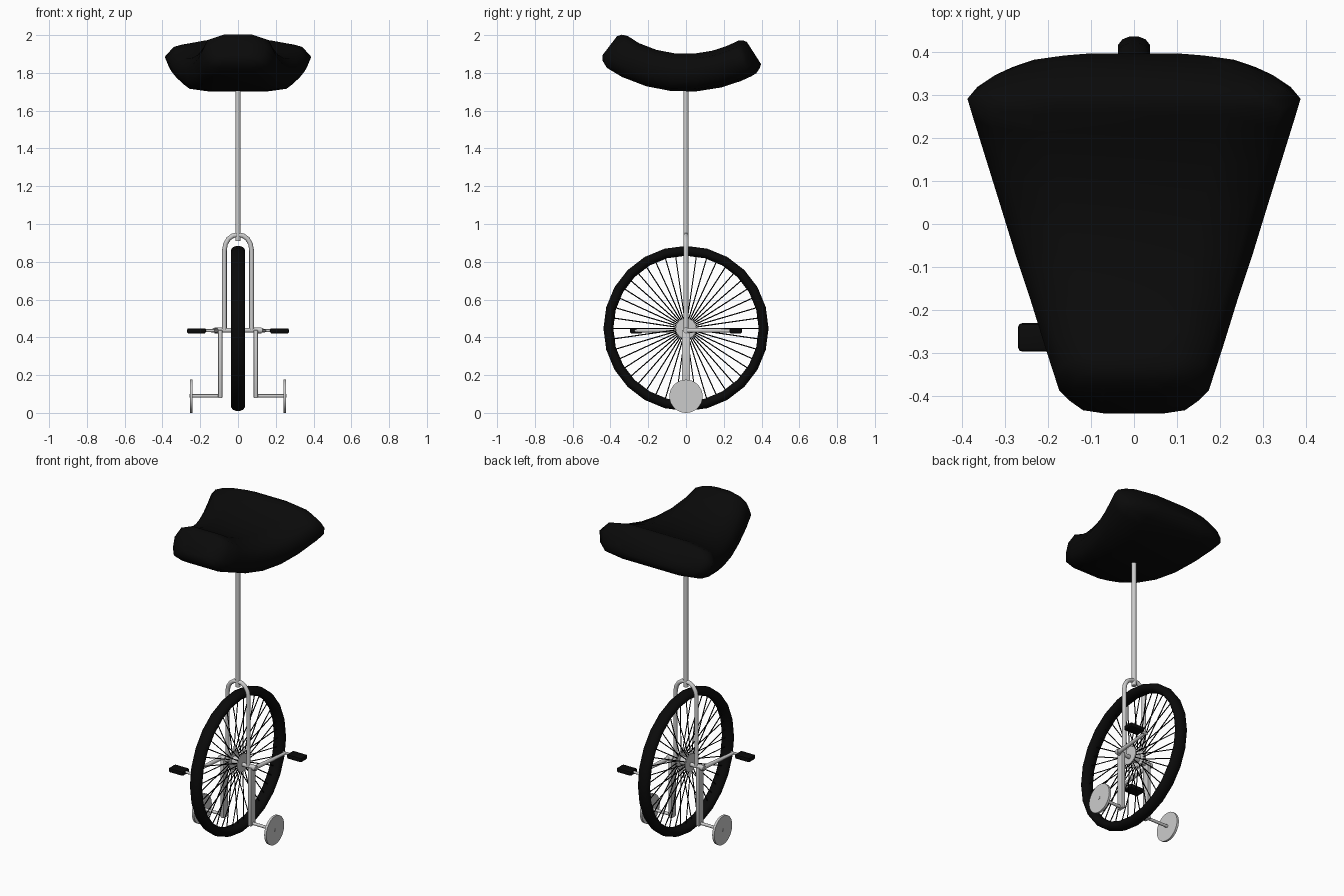
import bpy, bmesh
from math import sin, cos, pi, radians
from mathutils import Vector

cube = bpy.data.objects.get("Cube")
if cube:
    bpy.data.objects.remove(cube, do_unlink=True)


def material(name, c):
    m = bpy.data.materials.new(name)
    m.use_nodes = True
    m.diffuse_color = (c, c, c, 1)
    m.node_tree.nodes["Principled BSDF"].inputs["Base Color"].default_value = (c, c, c, 1)
    return m


BLACK = material("black rubber", 0.003)
METAL = material("light grey metal", 0.6)
HUB = Vector((0, 0, 0.447))


def finish(name, bm, mat, angle=40):
    bmesh.ops.recalc_face_normals(bm, faces=bm.faces)
    mesh = bpy.data.meshes.new(name)
    bm.to_mesh(mesh)
    bm.free()
    mesh.materials.append(mat)
    ob = bpy.data.objects.new(name, mesh)
    bpy.context.collection.objects.link(ob)
    bpy.ops.object.select_all(action='DESELECT')
    ob.select_set(True)
    bpy.context.view_layer.objects.active = ob
    bpy.ops.object.shade_smooth_by_angle(angle=radians(angle))
    return ob


def add_rod(bm, a, b, r, sides=12, r2=None):
    a, b = Vector(a), Vector(b)
    d = b - a
    new = bmesh.ops.create_cone(bm, cap_ends=True, segments=sides, radius1=r,
                                radius2=r if r2 is None else r2, depth=d.length)["verts"]
    turn = d.to_track_quat('Z', 'Y')
    for v in new:
        v.co = turn @ v.co + (a + b) / 2


def rod(name, a, b, r, mat=METAL, sides=12, r2=None):
    bm = bmesh.new()
    add_rod(bm, a, b, r, sides, r2)
    return finish(name, bm, mat)


def box(name, centre, size, mat, bevel=0.0):
    bm = bmesh.new()
    for v in bmesh.ops.create_cube(bm, size=1)["verts"]:
        v.co = Vector(centre) + Vector(c * s for c, s in zip(v.co, size))
    if bevel:
        bmesh.ops.bevel(bm, geom=bm.edges[:], offset=bevel, segments=2,
                        profile=0.5, affect='EDGES')
    return finish(name, bm, mat)


def loft(bm, rings, closed=False):
    rows = [[bm.verts.new(p) for p in ring] for ring in rings]
    n = len(rows[0])
    pairs = list(zip(rows, rows[1:] + rows[:1])) if closed else list(zip(rows, rows[1:]))
    for a, b in pairs:
        for i in range(n):
            j = (i + 1) % n
            bm.faces.new((a[i], a[j], b[j], b[i]))
    if not closed:
        bm.faces.new(rows[0])
        bm.faces.new(rows[-1])


# Saddle: a wedge-shaped cushion bent around a cross axis above it
# stations: angle, half width, inner radius, outer radius
stations = [(-37.5, 0.08, 0.60, 0.725), (-36, 0.145, 0.578, 0.75), (-33, 0.185, 0.566, 0.768),
            (-26, 0.207, 0.57, 0.77), (-16, 0.24, 0.57, 0.77), (-6, 0.277, 0.57, 0.77),
            (4, 0.312, 0.57, 0.77), (14, 0.347, 0.57, 0.77), (22, 0.374, 0.57, 0.77),
            (26.5, 0.388, 0.57, 0.77), (29, 0.345, 0.571, 0.768), (31, 0.285, 0.58, 0.755),
            (32.5, 0.20, 0.60, 0.74)]
half = [(0.5, 0), (0.82, 0.07), (0.94, 0.27), (1, 0.58), (0.88, 0.87), (0.52, 1)]
section = half + [(-x, h) for x, h in reversed(half)]
bm = bmesh.new()
rings = []
for deg, w, inner, outer in stations:
    t = radians(deg)
    ring = []
    for x, h in section:
        r = outer + (inner - outer) * h
        ring.append((x * w, r * sin(t), 2.47 - r * cos(t)))
    rings.append(ring)
loft(bm, rings)
finish("saddle", bm, BLACK, 60)

# Seat post
rod("seat_post", (0, 0, 0.91), (0, 0, 1.74), 0.0135)

# Fork: one bent tube straddling the wheel
side = [(0.072, 0.44), (0.072, 0.86), (0.066, 0.895), (0.05, 0.922), (0.027, 0.938)]
path = [(x, z) for x, z in side] + [(0, 0.943)] + [(-x, z) for x, z in reversed(side)]
bm = bmesh.new()
rings = []
for i, (x, z) in enumerate(path):
    before, after = path[max(i - 1, 0)], path[min(i + 1, len(path) - 1)]
    d = Vector((after[0] - before[0], 0, after[1] - before[1])).normalized()
    n = Vector((-d.z, 0, d.x))
    rings.append([Vector((x, 0, z)) + 0.0125 * (n * cos(a) + Vector((0, 1, 0)) * sin(a))
                  for a in (2 * pi * k / 12 for k in range(12))])
loft(bm, rings)
finish("fork", bm, METAL, 50)

# Tyre
bm = bmesh.new()
rings = []
for i in range(24):
    t = 2 * pi * i / 24
    ring = []
    for k in range(12):
        a = 2 * pi * (k + 0.5) / 12
        r = 0.411 + 0.027 * sin(a)
        ring.append(HUB + Vector((0.038 * cos(a), r * sin(t), r * cos(t))))
    rings.append(ring)
loft(bm, rings, closed=True)
finish("tyre", bm, BLACK, 60)

# Spokes, alternating between the two hub flanges
bm = bmesh.new()
COUNT = 44
for i in range(COUNT):
    t = 2 * pi * i / COUNT
    d = Vector((0, sin(t), cos(t)))
    flange = Vector((0.03 if i % 2 else -0.03, 0, 0))
    add_rod(bm, HUB + d * 0.04 + flange, HUB + d * 0.395, 0.003, 6)
finish("spokes", bm, BLACK)

# Hub and axle
rod("hub", HUB - Vector((0.028, 0, 0)), HUB + Vector((0.028, 0, 0)), 0.025, sides=20)
rod("axle", (-0.13, 0, 0.437), (0.13, 0, 0.437), 0.012)

# Mirrored parts; the cranks point opposite ways
for s, label in ((1, "left"), (-1, "right")):
    rod(label + "_hub_flange", (s * 0.027, 0, HUB.z), (s * 0.034, 0, HUB.z), 0.055, sides=24)
    rod(label + "_axle_collar", (s * 0.085, 0, 0.437), (s * 0.125, 0, 0.437), 0.016)
    rod(label + "_crank", (s * 0.115, 0, 0.437), (s * 0.14, s * 0.265, 0.435), 0.013, r2=0.009)
    rod(label + "_pedal_spindle", (s * 0.125, s * 0.264, 0.435), (s * 0.2, s * 0.264, 0.435), 0.008)
    box(label + "_pedal", (s * 0.22, s * 0.264, 0.434), (0.1, 0.066, 0.028), BLACK, 0.009)
    # Stabiliser
    box(label + "_stabiliser_bar", (s * 0.094, 0, 0.258), (0.022, 0.044, 0.36), METAL, 0.004)
    rod(label + "_stabiliser_axle", (s * 0.09, 0, 0.09), (s * 0.258, 0, 0.09), 0.009)
    rod(label + "_stabiliser_wheel", (s * 0.241, 0, 0.088), (s * 0.255, 0, 0.088), 0.088, sides=32)
